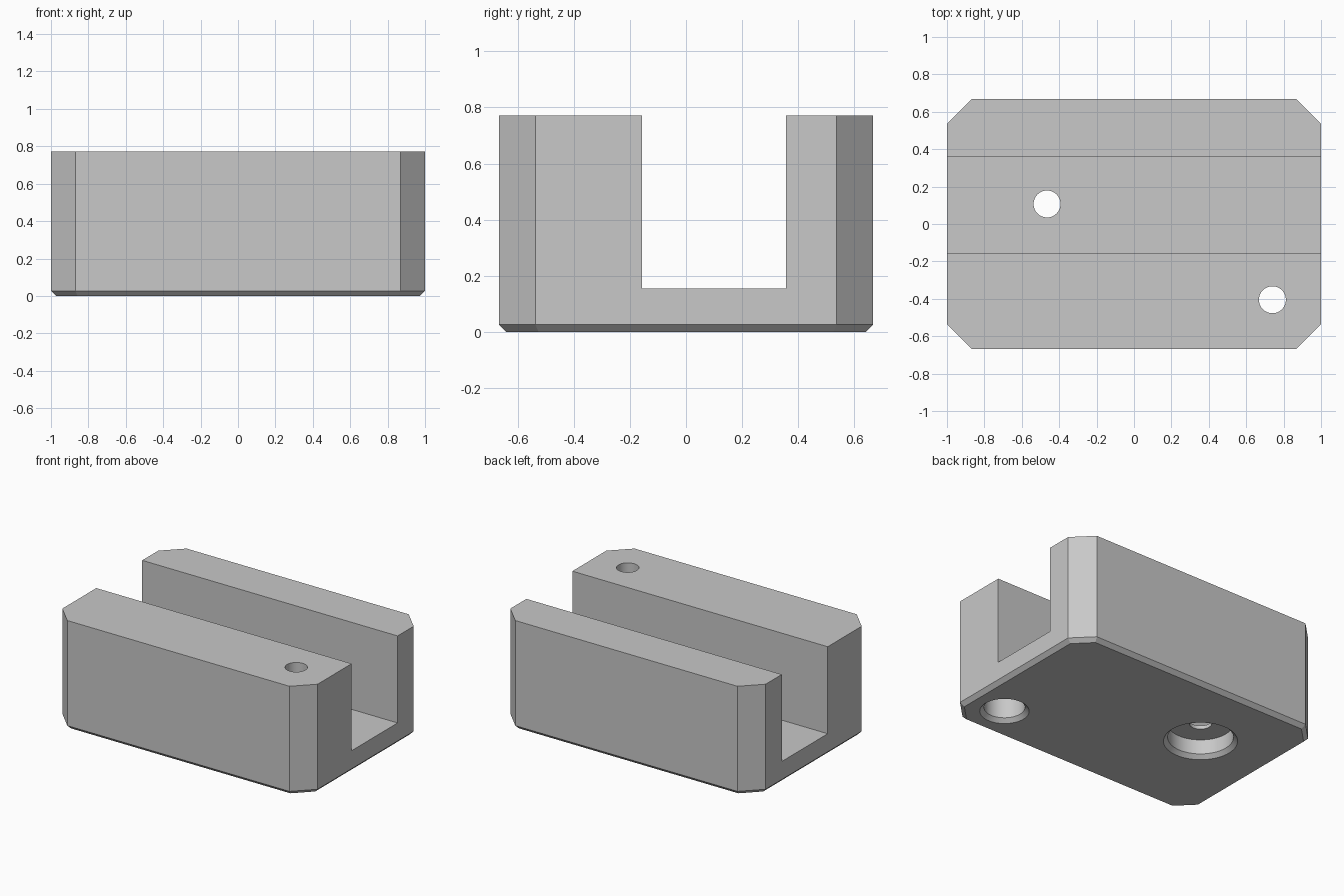
import bpy, bmesh
from math import cos, sin, pi, sqrt, radians

if "Cube" in bpy.data.objects:
    bpy.data.objects.remove(bpy.data.objects["Cube"])

HALF_X, HALF_Y, HEIGHT = 1.0, 0.667, 0.771
CORNER, BEVEL = 0.13, 0.027
SLOT_Y, SLOT_Z = (-0.157, 0.357), 0.155
BOLT_R, SIDES = 0.072, 64

grey = bpy.data.materials.new("plain grey")
grey.use_nodes = True
grey.diffuse_color = (0.58, 0.58, 0.58, 1)
grey.node_tree.nodes["Principled BSDF"].inputs["Base Color"].default_value = grey.diffuse_color


def loft(name, rings):
    """Closed solid through a stack of equal-length rings, bottom to top."""
    bm = bmesh.new()
    loops = [[bm.verts.new(p) for p in ring] for ring in rings]
    n = len(loops[0])
    for low, high in zip(loops, loops[1:]):
        for i in range(n):
            j = (i + 1) % n
            bm.faces.new((low[i], low[j], high[j], high[i]))
    bm.faces.new(loops[0][::-1])
    bm.faces.new(loops[-1])
    bmesh.ops.recalc_face_normals(bm, faces=bm.faces)
    mesh = bpy.data.meshes.new(name)
    bm.to_mesh(mesh)
    bm.free()
    mesh.materials.append(grey)
    obj = bpy.data.objects.new(name, mesh)
    bpy.context.collection.objects.link(obj)
    return obj


def footprint(inset, z):
    """Rectangle with clipped corners, offset evenly inward."""
    a, b = HALF_X - inset, HALF_Y - inset
    c = CORNER - inset * (2 - sqrt(2))
    return [(a, c - b, z), (a, b - c, z), (a - c, b, z), (c - a, b, z),
            (-a, b - c, z), (-a, c - b, z), (c - a, -b, z), (a - c, -b, z)]


def rectangle(z):
    low, high = SLOT_Y
    return [(-2, low, z), (2, low, z), (2, high, z), (-2, high, z)]


def drill(name, x, y, bore_r, bore_z):
    """Bolt hole with a bevelled counterbore opening underneath."""
    profile = [(bore_r + 2 * BEVEL, -BEVEL), (bore_r, BEVEL),
               (bore_r, bore_z), (BOLT_R, bore_z), (BOLT_R, 1)]
    angles = [2 * pi * i / SIDES for i in range(SIDES)]
    return loft(name, [[(x + r * cos(t), y + r * sin(t), z) for t in angles]
                       for r, z in profile])


# Block with clipped corners and a bevelled bottom edge
block = loft("slotted_block", [footprint(BEVEL, 0), footprint(0, BEVEL),
                               footprint(0, HEIGHT)])

# Lengthwise slot and the two counterbored holes
cutters = [loft("slot_cutter", [rectangle(SLOT_Z), rectangle(1)]),
           drill("slot_hole_cutter", -0.465, 0.107, 0.21, 0.13),
           drill("wall_hole_cutter", 0.74, -0.405, 0.131, 0.42)]

bpy.ops.object.select_all(action='DESELECT')
bpy.context.view_layer.objects.active = block
block.select_set(True)
for cutter in cutters:
    cutter.hide_render = True
    cut = block.modifiers.new(cutter.name, 'BOOLEAN')
    cut.operation = 'DIFFERENCE'
    cut.solver = 'EXACT'
    cut.object = cutter
    bpy.ops.object.modifier_apply(modifier=cut.name)
    bpy.data.objects.remove(cutter)

bpy.ops.object.shade_smooth_by_angle(angle=radians(20))
